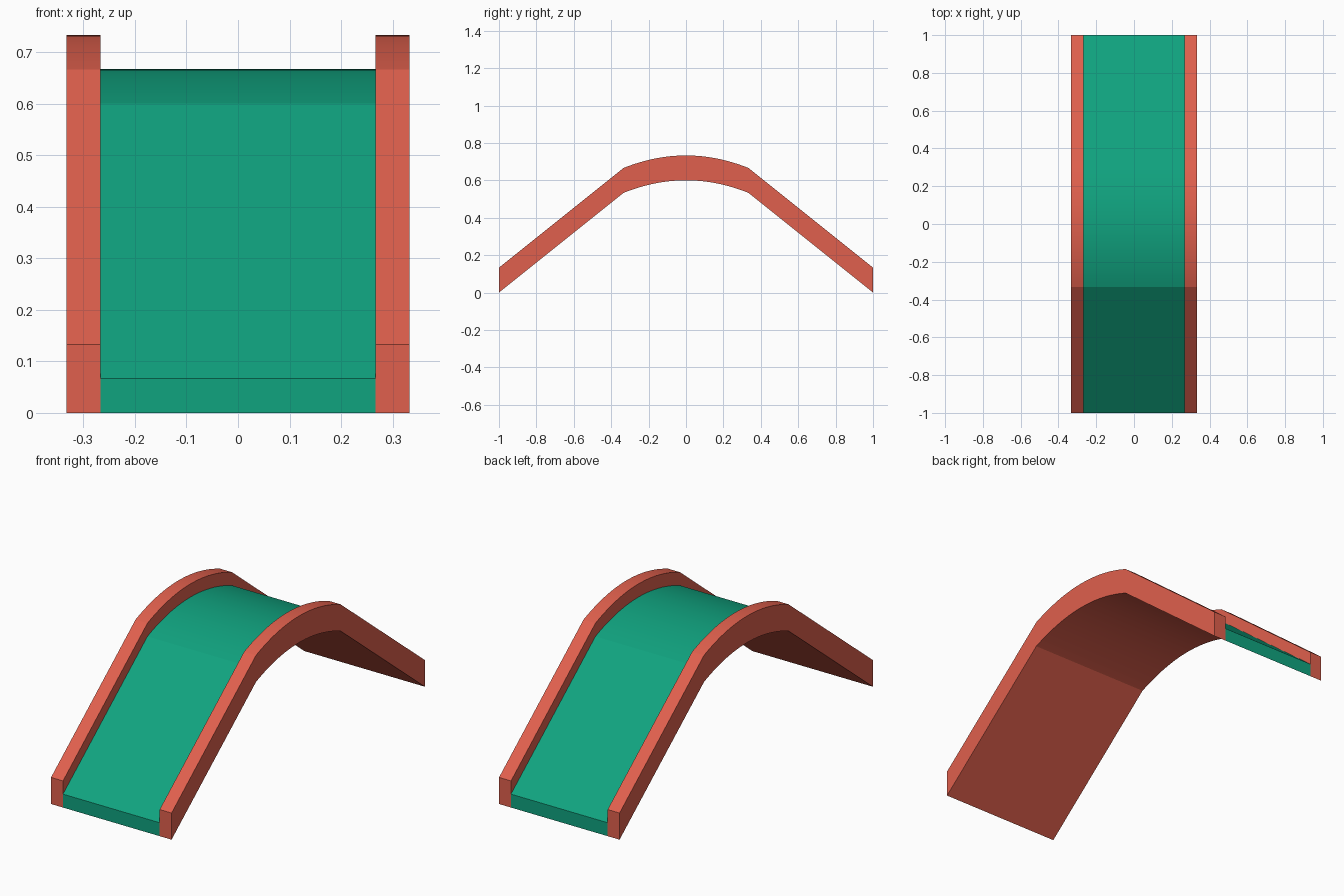
import bpy, bmesh, math

if "Cube" in bpy.data.objects:
    bpy.data.objects.remove(bpy.data.objects["Cube"], do_unlink=True)


def make_material(name, rgb):
    linear = [((c / 255 + 0.055) / 1.055) ** 2.4 for c in rgb] + [1.0]
    mat = bpy.data.materials.new(name)
    mat.use_nodes = True
    mat.diffuse_color = linear
    mat.node_tree.nodes["Principled BSDF"].inputs["Base Color"].default_value = linear
    return mat


red = make_material("coral red", (224, 96, 77))
green = make_material("sea green", (16, 163, 127))

# Underside profile: straight ramp, shallow arched crown, straight ramp
SPAN, SEGMENTS = 1 / 3, 24
crown = []
for i in range(SEGMENTS + 1):
    y = SPAN * (2 * i / SEGMENTS - 1)
    crown.append((y, 0.6 - 0.6 * y * y))
profile = [(-1, 0)] + crown + [(1, 0)]


def arched_slab(name, x0, x1, height, materials):
    """Extrude the bridge profile sideways, with vertical thickness."""
    bm = bmesh.new()
    outline = profile + [(y, z + height) for y, z in reversed(profile)]
    n = len(outline)
    left = [bm.verts.new((x0, y, z)) for y, z in outline]
    right = [bm.verts.new((x1, y, z)) for y, z in outline]
    for i in range(n):
        j = (i + 1) % n
        bm.faces.new((left[i], left[j], right[j], right[i]))
    # Side walls as strips of quads
    for side in (left, right):
        for i in range(len(profile) - 1):
            bm.faces.new((side[i], side[i + 1], side[n - 2 - i], side[n - 1 - i]))
    bmesh.ops.recalc_face_normals(bm, faces=bm.faces)
    # Underside takes the last material
    for face in bm.faces:
        if face.normal.z < -0.5:
            face.material_index = len(materials) - 1
    mesh = bpy.data.meshes.new(name)
    bm.to_mesh(mesh)
    bm.free()
    for mat in materials:
        mesh.materials.append(mat)
    obj = bpy.data.objects.new(name, mesh)
    bpy.context.collection.objects.link(obj)
    bpy.ops.object.select_all(action="DESELECT")
    obj.select_set(True)
    bpy.context.view_layer.objects.active = obj
    bpy.ops.object.shade_smooth_by_angle(angle=math.radians(10))
    return obj


# Walkway and the two raised side rails
INNER, OUTER = 0.267, 0.333
arched_slab("bridge_deck", -INNER, INNER, 0.067, [green, red])
arched_slab("left_rail", INNER, OUTER, 0.133, [red])
arched_slab("right_rail", -OUTER, -INNER, 0.133, [red])
